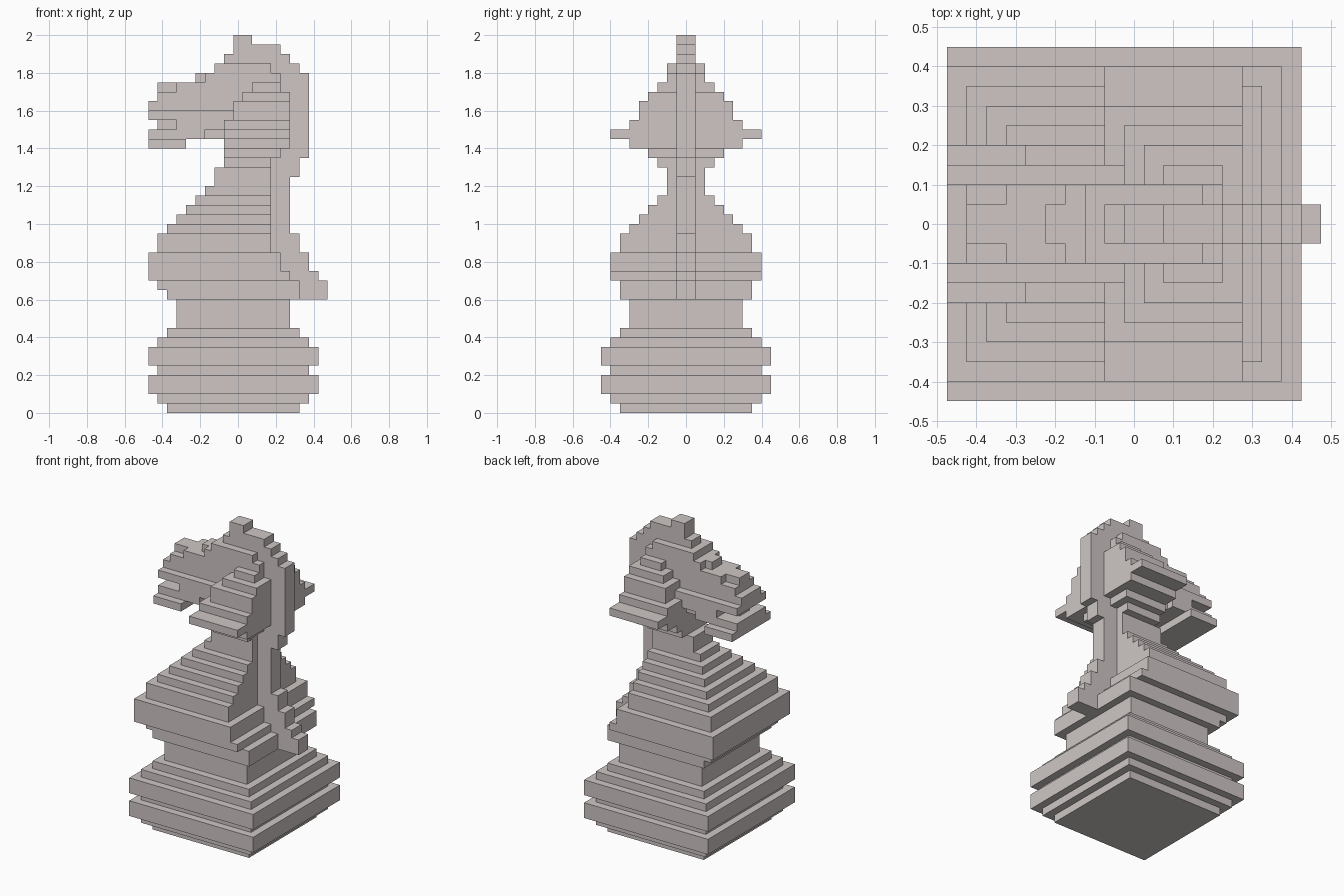
import bpy, bmesh, math

if "Cube" in bpy.data.objects:
    bpy.data.objects.remove(bpy.data.objects["Cube"])

V = 0.05                      # size of one block
ORIGIN = (-0.475, -0.45, 0)   # corner of the block grid
MID = 9                       # middle block line in y

stone = bpy.data.materials.new("pale_warm_grey")
stone.diffuse_color = (0.62, 0.565, 0.555, 1)
stone.use_nodes = True
stone.node_tree.nodes["Principled BSDF"].inputs["Base Color"].default_value = stone.diffuse_color

owner = {}                    # block -> name of the part it belongs to


def slab(part, k, x0, x1, half):
    """Fill one layer of blocks, mirrored about the middle."""
    for i in range(x0, x1):
        for j in range(MID - half, MID + half):
            owner.setdefault((i, j, k), part)


# Back edge of the crest, as runs of (edge, layers) going up
crest = [e for e, n in ((19, 2), (18, 1), (17, 2), (16, 2), (15, 6), (16, 2),
                        (17, 9), (16, 1), (15, 1), (14, 1), (11, 1)) for _ in range(n)]


def back(k):
    """Back edge of chest, neck and head, set in from the crest."""
    if 28 <= k <= 33:
        return 15
    return max(13, crest[k - 12] - 3)


# Stepped square foot
for k, h in enumerate((7, 8, 9, 9, 8, 9, 9, 8, 7, 6, 6, 6)):
    slab("base", k, 9 - h, 9 + h, h)

# Chest narrowing into the neck, its front slope following its width
for k, h in enumerate((7, 7, 8, 8, 8, 7, 7, 6, 5, 4, 3, 2, 2, 2), 12):
    x0 = 2 if k == 12 else 7 if k > 23 else 8 - h
    slab("chest_and_neck", k, x0, back(k), h)

# Chin and lower lip, stopping short of the throat, and the tongue
slab("head", 28, 0, 4, 4)
slab("head", 29, 0, 6, 3)
slab("head", 30, 1, 3, 1)
# Mouth, muzzle, brow and skull: layer, front edge, half width
for k, x0, h in ((29, 6, 2), (30, 3, 3), (31, 0, 3), (32, 0, 2), (33, 1, 2),
                 (34, 1, 1), (34, 3, 2), (35, 5, 1), (35, 6, 2), (36, 7, 2)):
    slab("head", k, x0, back(k), h)

# Flaring cheeks, sloping back above the widest layer
for k, h in enumerate((3, 4, 6, 8, 6, 5, 5, 4, 3), 26):
    slab("cheeks", k, 8 if k < 31 else 14 - h, back(k), h)

# Thin crest down the back and over the top of the head
for k, edge in enumerate(crest, 12):
    slab("mane", k, 13 if k < 37 else 8 if k == 37 else 9, edge, 1)


def build(part):
    """Skin the outer faces of one part, then merge flat areas."""
    bm = bmesh.new()
    for c in [c for c, p in owner.items() if p == part]:
        for axis in range(3):
            for side in (0, 1):
                n = list(c)
                n[axis] += 2 * side - 1
                if tuple(n) in owner:
                    continue
                u, w = (axis + 1) % 3, (axis + 2) % 3
                corners = [(0, 0), (1, 0), (1, 1), (0, 1)]
                if not side:
                    corners.reverse()
                verts = []
                for a, b in corners:
                    p = list(c)
                    p[axis] += side
                    p[u] += a
                    p[w] += b
                    verts.append(bm.verts.new([o + V * q for o, q in zip(ORIGIN, p)]))
                bm.faces.new(verts)
    bmesh.ops.remove_doubles(bm, verts=bm.verts[:], dist=0.001)
    bmesh.ops.dissolve_limit(bm, angle_limit=math.radians(1),
                             verts=bm.verts[:], edges=bm.edges[:])
    mesh = bpy.data.meshes.new(part)
    bm.to_mesh(mesh)
    bm.free()
    mesh.materials.append(stone)
    obj = bpy.data.objects.new(part, mesh)
    bpy.context.collection.objects.link(obj)


for part in dict.fromkeys(owner.values()):
    build(part)
